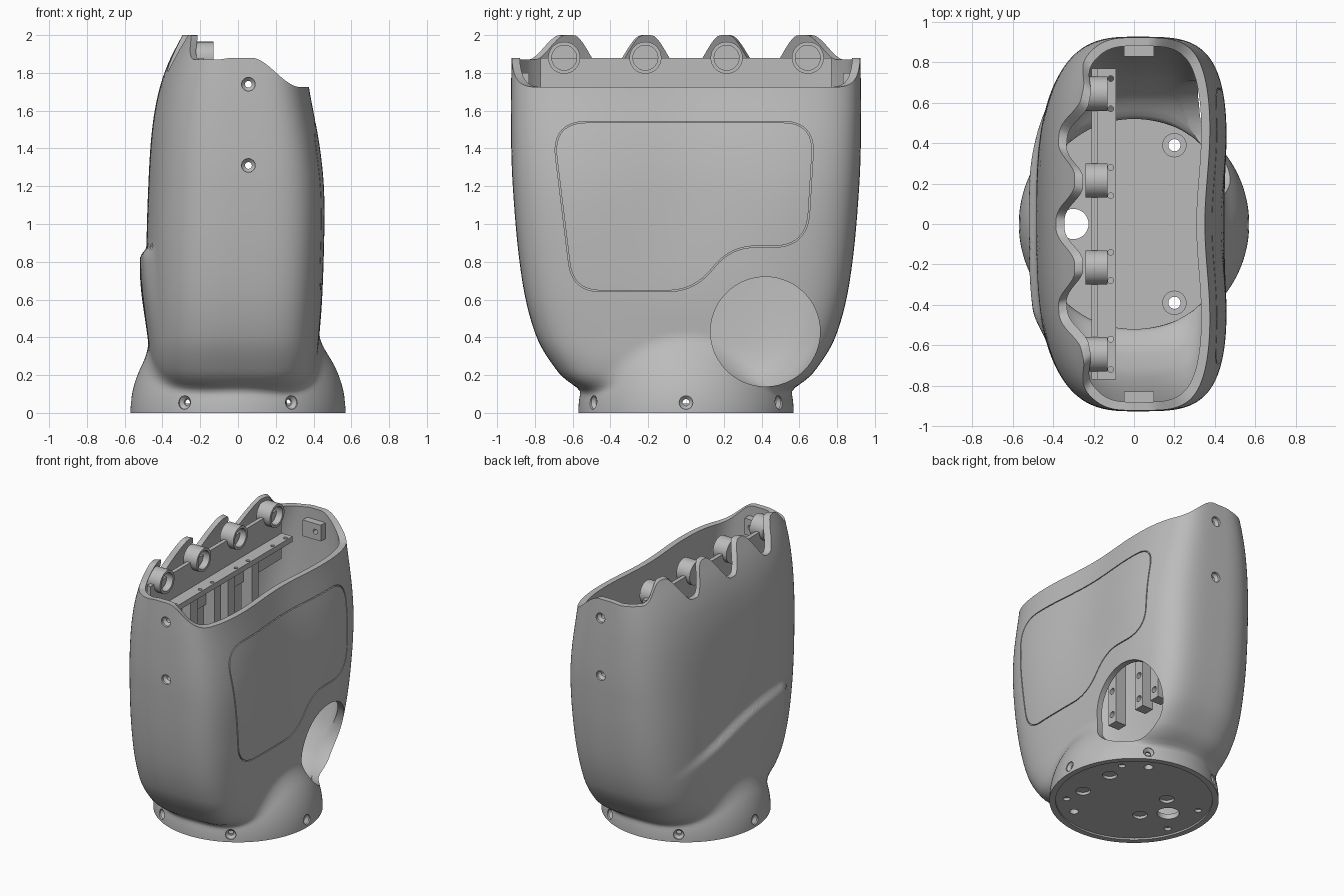
import bpy, bmesh
from math import sin, cos, pi, exp, sqrt, hypot
from mathutils import Matrix, Vector

old = bpy.data.objects.get("Cube")
if old:
    bpy.data.objects.remove(old)

grey = bpy.data.materials.new("light_grey")
grey.use_nodes = True
colour = (0.5, 0.5, 0.5, 1)
grey.diffuse_color = colour
grey.node_tree.nodes["Principled BSDF"].inputs["Base Color"].default_value = colour

# Half widths of the shell by height
BACK = [(0, .2), (.1, .33), (.16, .41), (.25, .455), (.4, .475), (.8, .485), (1.2, .475),
        (1.5, .455), (1.7, .42), (1.85, .37), (2, .295)]
PALM = [(0, .2), (.1, .32), (.16, .385), (.25, .415), (.4, .43), (.8, .46), (1.15, .468),
        (1.4, .445), (1.7, .39), (2, .34)]
SIDE = [(0, .35), (.1, .5), (.15, .6), (.22, .68), (.4, .79), (.7, .867), (1.2, .917),
        (1.6, .927), (2, .92)]
FINGERS = [-.645, -.215, .215, .645]
PALM_POWER = 4.4


def smooth(a, b, v):
    u = min(max((v - a) / (b - a), 0), 1)
    return u * u * (3 - 2 * u)


def curve(table, z):
    """Smooth interpolation through a table."""
    n = len(table)
    i = max(k for k in range(n - 1) if table[k][0] <= z or k == 0)
    def slope(k):
        a, b = table[max(k - 1, 0)], table[min(k + 1, n - 1)]
        return (b[1] - a[1]) / (b[0] - a[0])
    (z0, v0), (z1, v1) = table[i], table[i + 1]
    h = z1 - z0
    u = (z - z0) / h
    w = u * u * (3 - 2 * u)
    return v0 + (v1 - v0) * w + h * u * (1 - u) * (slope(i) * (1 - u) - slope(i + 1) * u)


def palm_dip(y, z):
    return .035 * exp(-(y / .35) ** 2) * smooth(.5, 1.2, z)


def back_pad(y, z):
    """Raised pad below a slanting crease on the back."""
    top = .79 - .2 * y - .25 * y * y
    rise = 1 - smooth(top, top + .06, z)
    return .035 * rise * smooth(.3, top, z) * smooth(-.6, -.42, y) * (1 - smooth(.2, .75, y))


def shell_point(c, s, z, wall=0):
    width, n = (curve(PALM, z), PALM_POWER) if c > 0 else (curve(BACK, z), 3)
    a, b = width - wall, curve(SIDE, z) - wall
    # Stretch the direction with the section so columns stay upright
    c, s = c * a / .48, s * b / .92
    c, s = c / hypot(c, s), s / hypot(c, s)
    r = (abs(c / a) ** n + abs(s / b) ** n) ** (-1 / n)
    flare = .57 * sqrt(max(0, 1 - (z / .56) ** 2)) - wall
    blend = max(.06 - abs(r - flare), 0)
    r = max(r, flare) + blend * blend / .24
    x, y = r * c, r * s
    if c > 0:
        x -= palm_dip(y, z)
    elif not wall:
        x -= back_pad(y, z)
    return Vector((x, y, z))


def rim_height(c, s):
    z = 1.88
    for _ in range(12):
        x, y, _z = shell_point(c, s, z)
        d = min(abs(y - f) for f in FINGERS)
        low = 1.81 if abs(y) < .645 else 1.87
        scallop = 2 - (2 - low) * smooth(.1, .9, d / .215)
        base = 1.88 - .155 * smooth(.07, .33, x)
        z = (z + base + (scallop - base) * smooth(.02, .12, -x)) / 2
    return z


def finish(name, bm):
    bmesh.ops.recalc_face_normals(bm, faces=bm.faces)
    mesh = bpy.data.meshes.new(name)
    bm.to_mesh(mesh)
    bm.free()
    mesh.materials.append(grey)
    ob = bpy.data.objects.new(name, mesh)
    bpy.context.collection.objects.link(ob)
    return ob


def shade(ob, angle=.75):
    bpy.ops.object.select_all(action='DESELECT')
    ob.select_set(True)
    bpy.context.view_layer.objects.active = ob
    bpy.ops.object.shade_smooth_by_angle(angle=angle)


def cut(ob, cutter):
    cutter.hide_render = True
    mod = ob.modifiers.new("cut", 'BOOLEAN')
    mod.object, mod.solver = cutter, 'EXACT'
    bpy.context.view_layer.objects.active = ob
    bpy.ops.object.modifier_apply(modifier=mod.name)


def skin(bm, rings, loop=False):
    """Faces between rings of points; open ends get capped."""
    vs = [[bm.verts.new(p) for p in ring] for ring in rings]
    n = len(vs[0])
    for i in range(len(vs) if loop else len(vs) - 1):
        p, q = vs[i], vs[(i + 1) % len(vs)]
        for j in range(n):
            k = (j + 1) % n
            bm.faces.new((p[j], p[k], q[k], q[j]))
    if not loop:
        bm.faces.new(vs[0])
        bm.faces.new(vs[-1])


def turned(bm, profile, origin, axis, loop=False, n=32):
    """Revolve (radius, height) points about an axis."""
    m = Matrix.Translation(origin) @ Vector(axis).to_track_quat('Z', 'Y').to_matrix().to_4x4()
    skin(bm, [[m @ Vector((r * cos(2 * pi * j / n), r * sin(2 * pi * j / n), h))
               for j in range(n)] for r, h in profile], loop)


def box(bm, x, y, z):
    ends = list(zip(x, y, z))
    mid = [(a + b) / 2 for a, b in zip(*ends)]
    size = [b - a for a, b in zip(*ends)]
    bmesh.ops.create_cube(bm, size=1, matrix=Matrix.Translation(mid) @ Matrix.Diagonal((*size, 1)))


# Hollow hand shell
COLS, ROWS = 300, 80
columns = []
for j in range(COLS):
    p = 2 * pi * (j + .5) / COLS
    c, s = .5 * cos(p), .92 * sin(p)
    heights = [rim_height(c, s) * (i / ROWS) ** 1.15 for i in range(ROWS + 1)]
    columns.append([shell_point(c, s, z) for z in heights] +
                   [shell_point(c, s, z, .042) for z in reversed(heights)])
bm = bmesh.new()
skin(bm, columns, loop=True)
shell = finish("hand_shell", bm)

# Thumb opening and countersunk screw holes
bm = bmesh.new()
turned(bm, [(.29, 0), (.29, .9)], (.1, .42, .43), (1, 0, 0), n=96)
SCREW = [(.018, -.2), (.018, -.03), (.036, -.012), (.036, .1)]
for z in (1.31, 1.74):
    for side in (-1, 1):
        turned(bm, SCREW, (.055, side * (curve(SIDE, z) - .005), z), (0, side, 0))
for k in range(6):
    d = Vector((cos(k * pi / 3), sin(k * pi / 3), 0))
    turned(bm, SCREW, d * .57 + Vector((0, 0, .055)), d)
holes = finish("hole_cutter", bm)
cut(shell, holes)

# Rounded outline of the palm panel, cut as a fine groove
corners = [Vector(p) for p in ((-.71, 1.54), (.68, 1.54), (.64, .88), (.24, .88), (.04, .645), (-.6, .645))]
soft = [.19, .17, .18, .13, .14, .15]
outline = []
for i, p in enumerate(corners):
    a, b = corners[i - 1], corners[(i + 1) % len(corners)]
    start, end = p + (a - p).normalized() * soft[i], p + (b - p).normalized() * soft[i]
    for k in range(12):
        u = k / 12
        outline.append(start * (1 - u) ** 2 + p * 2 * u * (1 - u) + end * u * u)
    following = b + (p - b).normalized() * soft[(i + 1) % len(corners)]
    steps = max(2, int((following - end).length / .04))
    outline += [end.lerp(following, k / steps) for k in range(steps)]
sections = []
for i, p in enumerate(outline):
    t = (outline[(i + 1) % len(outline)] - outline[i - 1]).normalized()
    side = Vector((-t.y, t.x)) * .0035
    bulge = (1 - abs(p.x / curve(SIDE, p.y)) ** PALM_POWER) ** (1 / PALM_POWER)
    x = curve(PALM, p.y) * bulge - palm_dip(p.x, p.y)
    a, b = p + side, p - side
    sections.append([(x - .012, *a), (x - .012, *b), (x + .03, *b), (x + .03, *a)])
bm = bmesh.new()
skin(bm, sections, loop=True)
groove = finish("groove_cutter", bm)
cut(shell, groove)
shade(shell)

# Floor plate with wrist holes
bm = bmesh.new()
turned(bm, [(.535, .012), (.535, .05)], (0, 0, 0), (0, 0, 1), n=96)
floor = finish("floor_plate", bm)
bm = bmesh.new()
through, blind = [(.075, -1), (.075, 1)], .032
turned(bm, through, (-.3, 0, 0), (0, 0, 1))
for side in (-1, 1):
    turned(bm, [(.03, -1), (.03, 1)], (.2, side * .39, 0), (0, 0, 1))
    for x, y, r in ((.33, .14, .05), (-.17, .14, .05), (.35, .29, .024), (-.43, .16, .024)):
        turned(bm, [(r, -1), (r, blind)], (x, side * y, 0), (0, 0, 1))
floor_holes = finish("floor_cutter", bm)
cut(floor, floor_holes)
shade(floor)

# Raised rings round the two wrist bolts
bm = bmesh.new()
for side in (-1, 1):
    turned(bm, [(.06, .04), (.06, .06), (.03, .06), (.03, .04)], (.2, side * .39, 0), (0, 0, 1), loop=True)
shade(finish("bolt_rings", bm))

# Knuckle sockets
bm = bmesh.new()
for y in FINGERS:
    turned(bm, [(.085, 0), (.085, .11), (.066, .11), (.066, .03)], (-.24, y, 1.88), (1, 0, 0))
shade(finish("knuckle_sockets", bm))

# Mounting plate and drilled cross rail
bm = bmesh.new()
box(bm, (-.21, -.18), (-.77, .77), (1.5, 1.88))
finish("knuckle_plate", bm)

bm = bmesh.new()
box(bm, (-.19, -.09), (-.77, .77), (1.65, 1.69))
rail = finish("cross_rail", bm)
bm = bmesh.new()
for y in (.14, .28, .57, .72):
    for side in (-1, 1):
        turned(bm, [(.014, 1.6), (.014, 1.8)], (-.115, side * y, 0), (0, 0, 1))
rail_holes = finish("rail_cutter", bm)
cut(rail, rail_holes)

# Drilled legs hanging from the rail
LEGS = (-.36, -.08, .08, .36)
bm = bmesh.new()
for y in LEGS:
    box(bm, (-.2, -.11), (y - .04, y + .04), (.8, 1.66))
legs = finish("rail_legs", bm)
bm = bmesh.new()
for y in LEGS:
    for z in (.87, 1.05):
        turned(bm, [(.022, 0), (.022, .3)], (-.3, y, z), (1, 0, 0))
leg_holes = finish("leg_cutter", bm)
cut(legs, leg_holes)

# Screw tabs on the end walls
bm = bmesh.new()
for side in (-1, 1):
    for z in (1.31, 1.74):
        box(bm, (-.05, .1), sorted((side * .83, side * .892)), (z - .06, z + .06))
tabs = finish("screw_tabs", bm)
cut(tabs, holes)

for helper in (holes, groove, floor_holes, rail_holes, leg_holes):
    bpy.data.objects.remove(helper)
